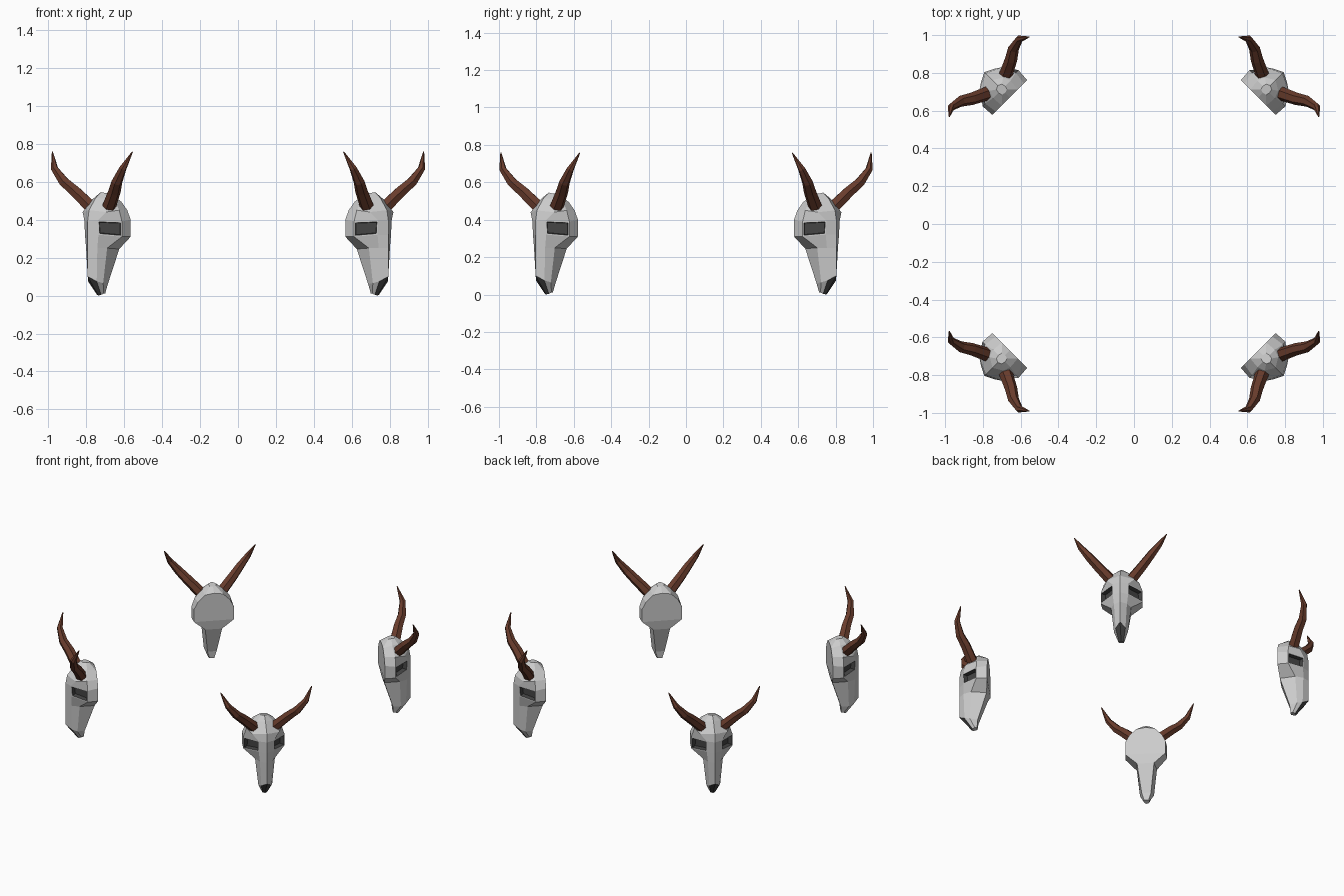
import bpy, bmesh, math
from mathutils import Vector

if "Cube" in bpy.data.objects:
    bpy.data.objects.remove(bpy.data.objects["Cube"])


def material(name, rgb):
    m = bpy.data.materials.new(name)
    m.diffuse_color = (*rgb, 1)
    m.use_nodes = True
    m.node_tree.nodes["Principled BSDF"].inputs["Base Color"].default_value = m.diffuse_color
    return m


bone = material("bone", (0.6, 0.6, 0.6))
hollow = material("hollow", (0.06, 0.06, 0.06))
brown = material("horn_brown", (0.14, 0.045, 0.025))


def loft(bm, rings):
    """Skin a list of point rings, cap both ends, return the side faces by band."""
    vs = [[bm.verts.new(p) for p in ring] for ring in rings]
    n = len(vs[0])
    bands = [[bm.faces.new((lo[i], lo[(i + 1) % n], hi[(i + 1) % n], hi[i]))
              for i in range(n)] for lo, hi in zip(vs, vs[1:])]
    bm.faces.new(vs[0][::-1])
    bm.faces.new(vs[-1])
    bmesh.ops.recalc_face_normals(bm, faces=bm.faces[:])
    return bands


def finish(bm, name, mats):
    me = bpy.data.meshes.new(name)
    for m in mats:
        me.materials.append(m)
    bm.to_mesh(me)
    bm.free()
    return me


# Skull half sections, bottom to top: ridge, nasal edge, cheek, back edge, back centre
# each point is (forward, sideways, height)
rows = [
    [(1.04, 0, .0), (1.035, .015, .004), (1.02, .02, .01), (1.005, .015, .01), (1.005, 0, .01)],
    [(1.12, 0, .10), (1.085, .032, .075), (1.05, .045, .065), (1.0, .03, .06), (1.0, 0, .06)],
    [(1.12, 0, .25), (1.09, .042, .25), (1.04, .065, .25), (.94, .055, .245), (.94, 0, .245)],
    [(1.12, 0, .32), (1.09, .05, .32), (1.0, .135, .31), (.93, .13, .31), (.93, 0, .31)],
    [(1.12, 0, .395), (1.095, .05, .395), (1.0, .135, .39), (.93, .13, .40), (.93, 0, .40)],
    [(1.11, 0, .45), (1.07, .088, .44), (1.0, .115, .45), (.93, .105, .45), (.93, 0, .45)],
    [(1.06, 0, .515), (1.03, .05, .51), (.99, .065, .51), (.93, .06, .495), (.93, 0, .505)],
    [(1.02, 0, .545), (1.01, .02, .54), (.99, .025, .54), (.97, .02, .535), (.965, 0, .535)],
]
bm = bmesh.new()
bands = loft(bm, [r + [(x, -y, z) for x, y, z in r[3:0:-1]] for r in rows])

# Nose opening and recessed eye sockets
for i in (0, 7):
    bands[0][i].material_index = 1
eyes = [bands[3][1], bands[3][6]]
bmesh.ops.inset_individual(bm, faces=eyes, thickness=.01)
walls = bmesh.ops.inset_individual(bm, faces=eyes, thickness=.004, depth=-.03)["faces"]
for f in walls + eyes:
    f.material_index = 1
skull_mesh = finish(bm, "skull", [bone, hollow])

# Pair of curved, tapering horns
path = [Vector(p) for p in ((1.03, .07, .47), (1.068, .148, .55), (1.10, .198, .60),
                            (1.113, .255, .67), (1.085, .298, .757))]
radii = [.037, .033, .029, .02, .003]
bm = bmesh.new()
for side in (1, -1):
    rings = []
    for i, p in enumerate(path):
        d = (path[min(i + 1, 4)] - path[max(i - 1, 0)]).normalized()
        u = d.cross(Vector((1, 0, 0))).normalized()
        w = d.cross(u)
        ring = []
        for k in range(6):
            a = k * math.tau / 6
            q = p + (u * math.cos(a) + w * math.sin(a)) * radii[i]
            ring.append((q.x, q.y * side, q.z))
        rings.append(ring)
    loft(bm, rings)
horn_mesh = finish(bm, "horns", [brown])

# Four horned skulls facing outward at the corners
for corner, deg in (("back_right", 45), ("back_left", 135),
                    ("front_left", 225), ("front_right", 315)):
    for part, me in (("skull", skull_mesh), ("horns", horn_mesh)):
        ob = bpy.data.objects.new(f"{part}_{corner}", me)
        bpy.context.collection.objects.link(ob)
        ob.rotation_euler.z = math.radians(deg)
        ob.location.y = .012 if deg < 180 else -.012
